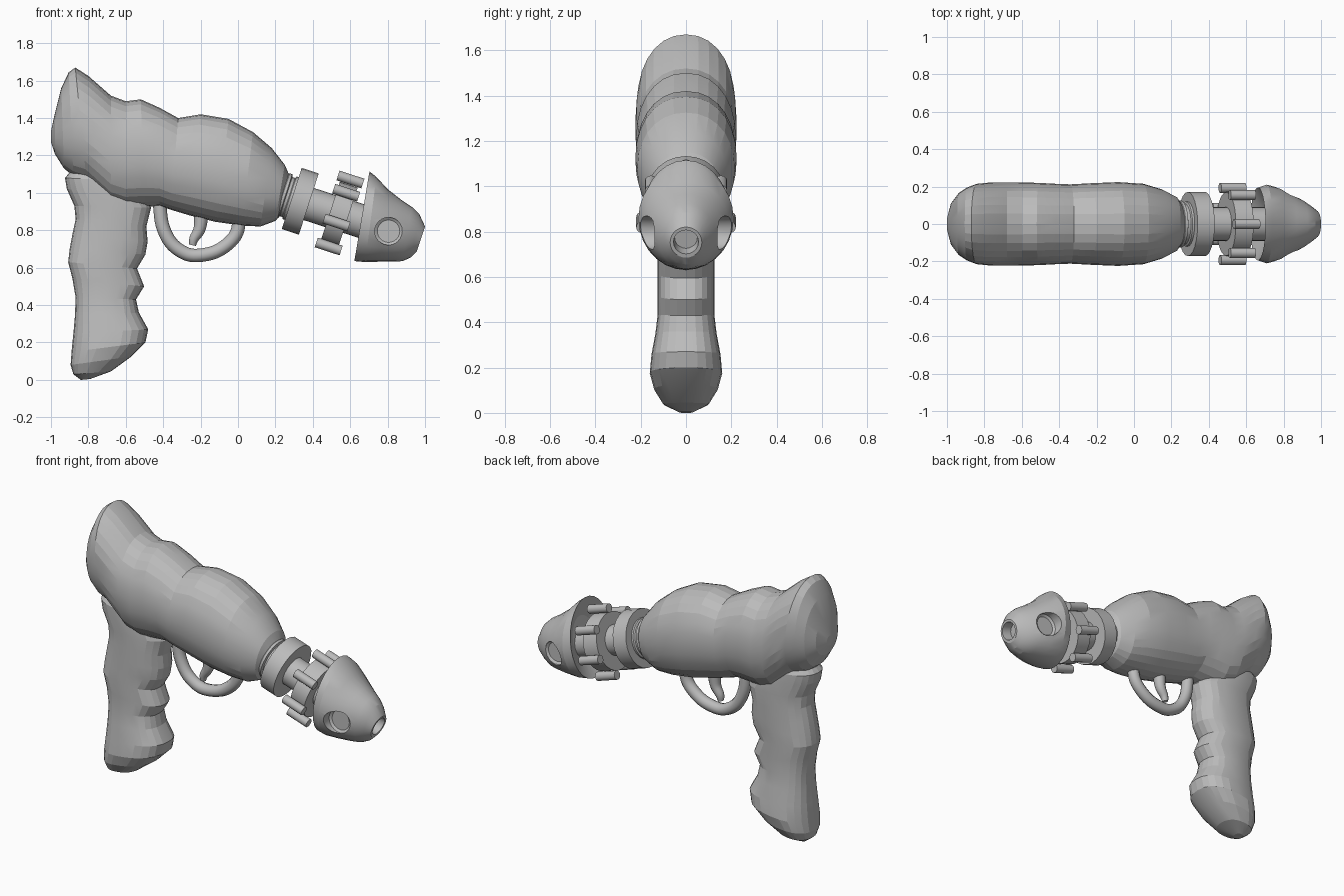
import bpy, bmesh, math
from mathutils import Vector

cube = bpy.data.objects.get("Cube")
if cube:
    bpy.data.objects.remove(cube, do_unlink=True)

grey = bpy.data.materials.new("plain grey")
grey.use_nodes = True
COLOUR = (0.5, 0.5, 0.5, 1)
grey.diffuse_color = COLOUR
grey.node_tree.nodes["Principled BSDF"].inputs["Base Color"].default_value = COLOUR

# Barrel axis, tilted down toward the muzzle
TILT = math.radians(18)
AXIS = Vector((math.cos(TILT), 0, -math.sin(TILT)))
UP = Vector((math.sin(TILT), 0, math.cos(TILT)))
SIDE = Vector((0, 1, 0))


def finish(bm, name):
    bmesh.ops.recalc_face_normals(bm, faces=bm.faces)
    mesh = bpy.data.meshes.new(name)
    bm.to_mesh(mesh)
    bm.free()
    mesh.materials.append(grey)
    obj = bpy.data.objects.new(name, mesh)
    bpy.context.collection.objects.link(obj)
    return obj


def smooth(obj, degrees):
    bpy.ops.object.select_all(action='DESELECT')
    obj.select_set(True)
    bpy.context.view_layer.objects.active = obj
    bpy.ops.object.shade_smooth_by_angle(angle=math.radians(degrees))


def skin(bm, rings):
    """Join closed rings of points and cap both ends."""
    loops = [[bm.verts.new(p) for p in ring] for ring in rings]
    n = len(loops[0])
    for a, b in zip(loops, loops[1:]):
        for i in range(n):
            j = (i + 1) % n
            bm.faces.new((a[i], a[j], b[j], b[i]))
    bm.faces.new(loops[0])
    bm.faces.new(loops[-1])


def loft(name, stations, sides=28, power=2.0):
    """Each station: two opposite outline points (x, z, x, z) and a half width."""
    rings = []
    for x1, z1, x2, z2, w in stations:
        a, b = Vector((x1, 0, z1)), Vector((x2, 0, z2))
        ring = []
        for i in range(sides):
            t = math.tau * i / sides
            c, s = math.cos(t), math.sin(t)
            c = math.copysign(abs(c) ** (2 / power), c)
            s = math.copysign(abs(s) ** (2 / power), s)
            ring.append((a + b) / 2 + (a - b) / 2 * c + SIDE * w * s)
        rings.append(ring)
    bm = bmesh.new()
    skin(bm, rings)
    return finish(bm, name)


def lathe(name, centre, profile, sides=24, axis=AXIS, up=UP):
    """Revolve (distance along axis, radius) pairs."""
    across = axis.cross(up)
    turns = [math.tau * i / sides for i in range(sides)]
    bm = bmesh.new()
    skin(bm, [[centre + axis * d + (up * math.cos(t) + across * math.sin(t)) * r
               for t in turns] for d, r in profile])
    return finish(bm, name)


def tube(name, points, radii, sides=10, steps=5):
    """Round tube along a smooth path in the x-z plane."""
    pts = [Vector((x, 0, z)) for x, z in points]
    pts = [2 * pts[0] - pts[1]] + pts + [2 * pts[-1] - pts[-2]]
    rings = []
    count = len(points) - 1
    for k in range(count):
        p, q, r, s = pts[k:k + 4]
        for m in range(steps + (k == count - 1)):
            t = m / steps
            pos = 0.5 * (2 * q + (r - p) * t + (2 * p - 5 * q + 4 * r - s) * t * t
                         + (3 * q - p - 3 * r + s) * t ** 3)
            way = ((r - p) + 2 * (2 * p - 5 * q + 4 * r - s) * t
                   + 3 * (3 * q - p - 3 * r + s) * t * t).normalized()
            out = way.cross(SIDE)
            f = (k + t) / count
            rad = radii[0] * (1 - f) + radii[1] * f
            rings.append([pos + (out * math.cos(a) + SIDE * math.sin(a)) * rad
                          for a in (math.tau * i / sides for i in range(sides))])
    bm = bmesh.new()
    skin(bm, rings)
    obj = finish(bm, name)
    smooth(obj, 40)
    return obj


def cut(obj, cutter):
    mod = obj.modifiers.new("cut", 'BOOLEAN')
    mod.operation, mod.solver, mod.object = 'DIFFERENCE', 'EXACT', cutter
    bpy.context.view_layer.objects.active = obj
    bpy.ops.object.modifier_apply(modifier=mod.name)
    bpy.data.objects.remove(cutter, do_unlink=True)


# Bulbous body with a raised rear fin
body = loft("body", [
    (-1.0, 1.33, -1.0, 1.27, .03), (-.978, 1.43, -.98, 1.21, .11),
    (-.945, 1.56, -.93, 1.13, .165), (-.905, 1.645, -.88, 1.09, .195),
    (-.87, 1.67, -.81, 1.065, .215), (-.80, 1.625, -.74, 1.0, .222),
    (-.68, 1.52, -.68, .945, .223), (-.60, 1.49, -.6, .92, .222),
    (-.52, 1.50, -.5, .925, .22), (-.42, 1.455, -.42, .93, .215),
    (-.32, 1.40, -.36, .91, .212), (-.2, 1.42, -.26, .88, .218),
    (-.05, 1.395, -.12, .845, .224), (.08, 1.325, .02, .825, .215),
    (.18, 1.24, .12, .82, .185), (.25, 1.15, .2, .85, .145),
    (.285, 1.07, .25, .91, .08)], power=2.15)
smooth(body, 12)

# Grip with finger grooves and a flared butt
grip = loft("grip", [
    (-.84, .0, -.79, .005, .03), (-.88, .03, -.68, .045, .10),
    (-.895, .08, -.57, .125, .14), (-.89, .15, -.495, .20, .16),
    (-.88, .25, -.48, .27, .152), (-.872, .34, -.53, .36, .135),
    (-.868, .44, -.545, .43, .125), (-.885, .54, -.502, .50, .125),
    (-.908, .63, -.54, .595, .125), (-.90, .70, -.495, .67, .125),
    (-.885, .78, -.483, .74, .125), (-.868, .86, -.49, .82, .125),
    (-.875, .93, -.465, .92, .125), (-.915, 1.02, -.5, 1.0, .125),
    (-.925, 1.08, -.55, 1.06, .12), (-.90, 1.11, -.6, 1.1, .10)], 24, 2.4)
smooth(grip, 12)

# Trigger and its guard
tube("trigger_guard", [(-.42, .95), (-.405, .83), (-.36, .735), (-.29, .68), (-.22, .665),
                       (-.12, .685), (-.04, .74), (-.002, .80), (.005, .88)], (.036, .036))
tube("trigger", [(-.195, .90), (-.205, .81), (-.235, .755), (-.243, .72)], (.04, .018))

# Stepped neck, collar and shaft
collar_at = Vector((.333, 0, .955))
smooth(lathe("neck", collar_at, [(-.13, .10), (-.1, .125), (-.085, .125), (-.08, .11),
                                 (-.065, .11), (-.06, .12), (-.02, .12)]), 30)
smooth(lathe("collar", collar_at, [(-.048, .15), (-.048, .172), (.048, .172), (.048, .15)]), 30)
smooth(lathe("shaft", collar_at, [(0, .09), (.43, .09)]), 30)

# Drum ringed by seven rods
drum_at = Vector((.54, 0, .883))
smooth(lathe("drum", drum_at, [(-.05, .17), (.05, .17)], 28), 30)
for i in range(7):
    t = math.tau * i / 7
    spot = drum_at + (UP * math.cos(t) + SIDE * math.sin(t)) * .198
    smooth(lathe(f"drum_rod_{i + 1}", spot, [(-.07, .027), (.07, .027)], 12), 40)

# Nose cone with a dished back, muzzle hole and side ports
nose = loft("nose_cone", [
    (.74, .99, .69, .74, .10), (.703, 1.115, .622, .635, .195),
    (.74, 1.085, .68, .63, .21), (.80, 1.02, .76, .632, .192),
    (.87, .965, .83, .632, .155), (.93, .925, .88, .635, .125),
    (.97, .885, .925, .655, .095), (1.0, .82, .955, .685, .07)])
cut(nose, lathe("muzzle_cutter", Vector((.975, 0, .755)), [(-.06, .05), (.06, .06)], 20))
for side in (-1, 1):
    out = SIDE * side
    cut(nose, lathe("port_cutter", Vector((.805, side * .13, .795)),
                    [(0, .06), (.01, .074), (.15, .074)], 24, out, Vector((0, 0, 1))))
smooth(nose, 20)
